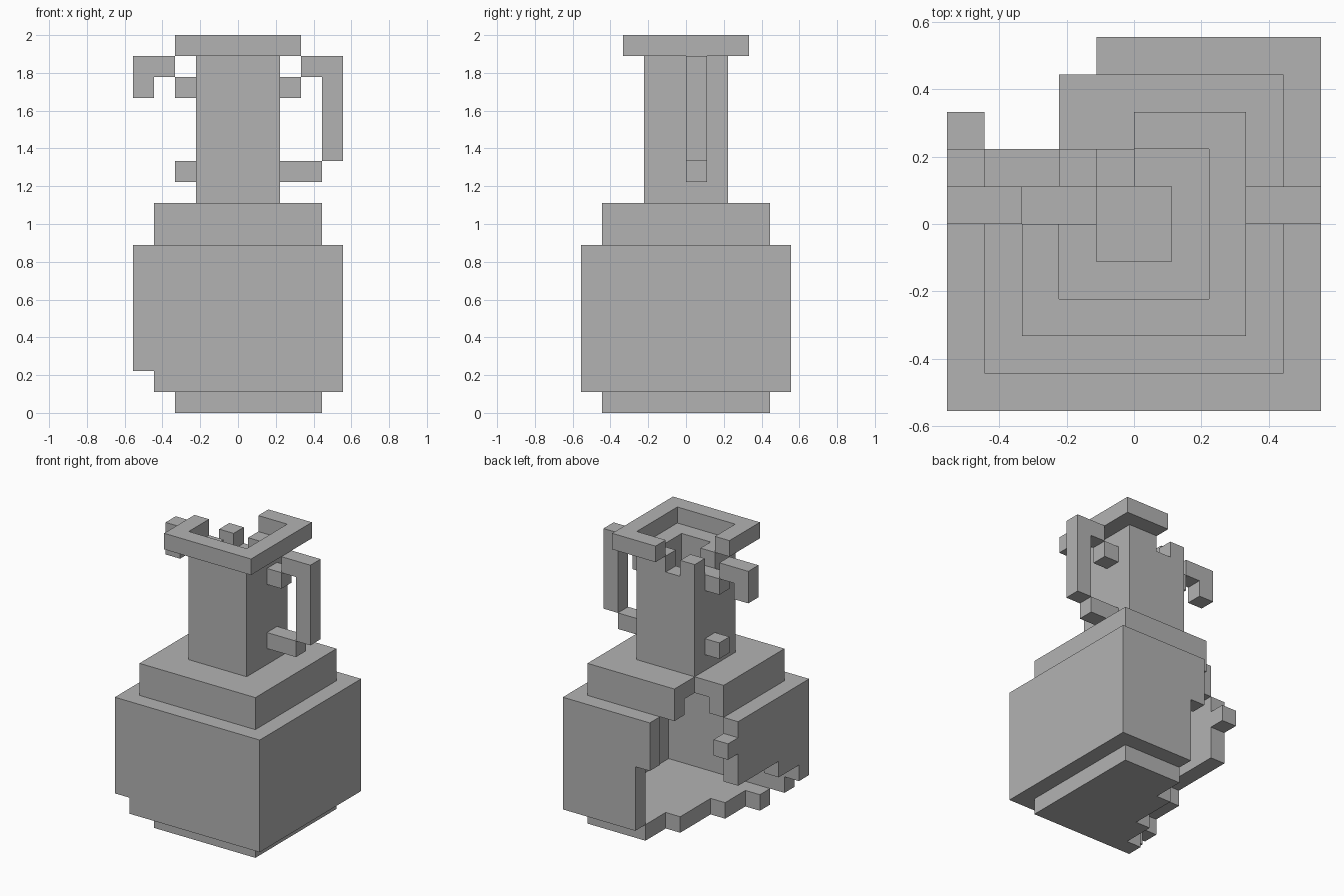
import bpy
import bmesh
from mathutils import Vector

if "Cube" in bpy.data.objects:
    bpy.data.objects.remove(bpy.data.objects["Cube"], do_unlink=True)

UNIT = 1 / 9  # size of one block

clay = bpy.data.materials.new("grey_clay")
clay.use_nodes = True
grey = (0.45, 0.45, 0.45, 1)
clay.diffuse_color = grey
clay.node_tree.nodes["Principled BSDF"].inputs["Base Color"].default_value = grey


def box(x0, x1, y0, y1, z0, z1):
    """All block cells inside the given bounds."""
    return {(x, y, z) for x in range(x0, x1) for y in range(y0, y1)
            for z in range(z0, z1)}


def ring(outer, inner, z0, z1):
    """Square ring of blocks centred on the vertical axis."""
    return box(-outer, outer, -outer, outer, z0, z1) - box(-inner, inner, -inner, inner, z0, z1)


def build(name, cells):
    """Turn cells into one mesh that keeps only the outer faces."""
    bm = bmesh.new()
    for cell in sorted(cells):
        centre = Vector(cell) + Vector((0.5, 0.5, 0.5))
        for axis in range(3):
            for sign in (-1, 1):
                near = list(cell)
                near[axis] += sign
                if tuple(near) in cells:
                    continue
                n, u, v = Vector(), Vector(), Vector()
                n[axis] = sign / 2
                u[(axis + 1) % 3] = 0.5
                v[(axis + 2) % 3] = sign / 2
                quad = (-u - v, u - v, u + v, v - u)
                bm.faces.new([bm.verts.new((centre + n + c) * UNIT) for c in quad])
    bmesh.ops.remove_doubles(bm, verts=bm.verts[:], dist=UNIT / 100)
    mesh = bpy.data.meshes.new(name)
    bm.to_mesh(mesh)
    bm.free()
    mesh.materials.append(clay)
    obj = bpy.data.objects.new(name, mesh)
    bpy.context.collection.objects.link(obj)


# Floor with a stepped broken corner
build("base_floor", box(-3, 4, -4, -3, 0, 1) | box(-2, 4, -3, -1, 0, 1)
      | box(-1, 4, -1, 2, 0, 1) | box(0, 4, 2, 4, 0, 1))

# Belly wall, broken open at the back corner
belly = ring(5, 4, 1, 8)
belly -= box(-5, -1, 4, 5, 1, 8) | box(-1, 0, 4, 5, 1, 5)   # back wall gap
belly -= box(-5, -4, 2, 5, 1, 8)                            # side wall gap
belly -= box(-5, -4, -2, 2, 1, 4) | box(-5, -4, -4, -2, 1, 3)
belly -= box(-5, -4, -5, -4, 1, 2)
belly |= box(-5, -4, 2, 3, 6, 7)                            # jutting shard
build("belly_wall", belly)

# Shoulder: thin wall below a flat roof
build("shoulder", (ring(4, 3, 8, 9) | ring(4, 2, 9, 10)) - box(-4, -2, 2, 4, 8, 10))

# Neck with two chipped blocks at the rim
build("neck", ring(2, 1, 10, 17) - box(-1, 0, 1, 2, 16, 17) - box(-2, -1, 0, 1, 16, 17))

# Lip missing its back corner
build("lip", ring(3, 2, 17, 18) - box(-3, 0, 0, 3, 17, 18))

# Whole handle on one side, broken handle on the other
build("left_handle", box(2, 3, 0, 1, 15, 16) | box(3, 5, 0, 1, 16, 17)
      | box(4, 5, 0, 1, 12, 17) | box(2, 4, 0, 1, 11, 12))
build("broken_right_handle", box(-3, -2, 0, 1, 15, 16) | box(-5, -3, 0, 1, 16, 17)
      | box(-5, -4, 0, 1, 15, 16) | box(-3, -2, 0, 1, 11, 12))
